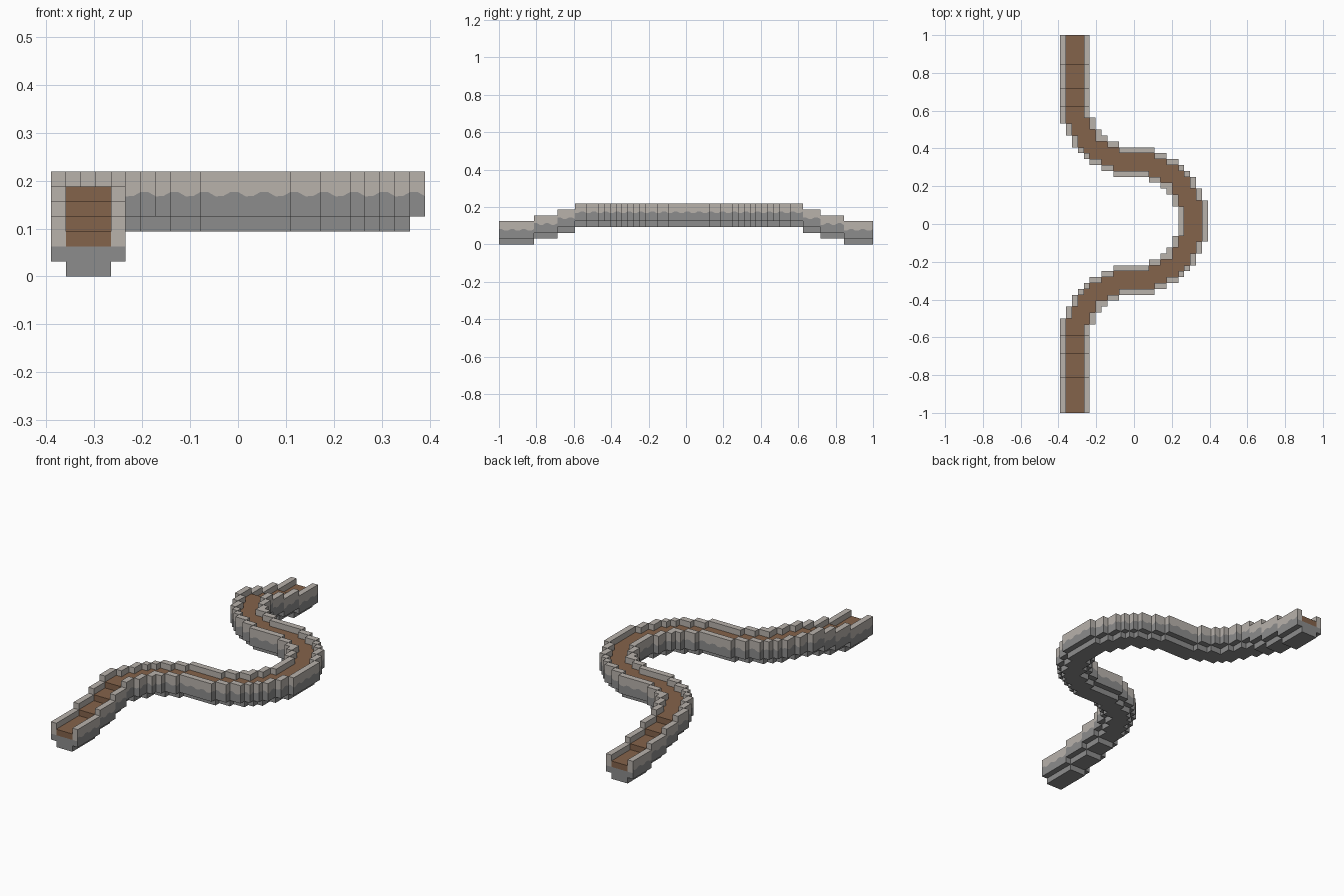
import bpy, bmesh, math

cube = bpy.data.objects.get("Cube")
if cube:
    bpy.data.objects.remove(cube, do_unlink=True)

V = 1 / 32                    # block size
COLS, ROWS = 25, 64
LIGHT, DARK, BROWN = range(3)


def material(name, rgb):
    m = bpy.data.materials.new(name)
    m.use_nodes = True
    m.diffuse_color = (*rgb, 1)
    bsdf = next(n for n in m.node_tree.nodes if n.type == 'BSDF_PRINCIPLED')
    bsdf.inputs["Base Color"].default_value = (*rgb, 1)
    bsdf.inputs["Roughness"].default_value = 0.9
    return m


MATS = [material("pale stone", (0.48, 0.445, 0.41)),
        material("grey stone", (0.262, 0.262, 0.262)),
        material("brown path", (0.231, 0.125, 0.07))]


# Plan: straight ramps joined by arcs of radius 10, mirrored front to back
def plan(i, j):
    m = min(j, ROWS - j)
    if i <= 12:
        r = math.hypot(12 - i, max(m - 12, 0))
    else:
        r = math.hypot(i - 12, 32 - m) if m > 12 else 0
    if not 7.5 <= r < 12.5:
        return None
    base = sum(m >= step for step in (6, 10, 13))
    return ("floor" if 8.5 <= r < 11.5 else "wall"), base


cells = {(i, j): plan(i, j) for i in range(COLS) for j in range(ROWS) if plan(i, j)}


def span(cell):
    kind, base = cell
    return (base, base + 3) if kind == "floor" else (base + 1, base + 4)


# Wavy edge between the grey foot and the pale cap of the walls
def wave(t):
    return 2.5 + 0.2 * math.sin(math.pi * t + 0.8)


def build(kind, name):
    bm = bmesh.new()

    def quad(points, mat):
        pts = [((x - COLS / 2) * V, (y - ROWS / 2) * V, z * V) for x, y, z in points]
        bm.faces.new([bm.verts.new(p) for p in pts]).material_index = mat

    def strip(a, b, low, high, mat):
        if max(high[0] - low[0], high[1] - low[1]) > 1e-6:
            quad([(*a, low[0]), (*b, low[1]), (*b, high[1]), (*a, high[0])], mat)

    for (i, j), cell in cells.items():
        if cell[0] != kind:
            continue
        base = cell[1]
        lo, hi = span(cell)
        corners = [(i, j), (i + 1, j), (i + 1, j + 1), (i, j + 1)]
        quad([(*c, hi) for c in corners], BROWN if kind == "floor" else LIGHT)
        quad([(*c, lo) for c in reversed(corners)], DARK)

        # Exposed sides only, each cut at its colour boundary
        for k, (dx, dy) in enumerate([(0, -1), (1, 0), (0, 1), (-1, 0)]):
            a, b = corners[k], corners[(k + 1) % 4]
            near = cells.get((i + dx, j + dy))
            nlo, nhi = span(near) if near else (hi, hi)
            ranges = [(lo, min(hi, nlo)), (max(lo, nhi), hi)]
            at_end = not 0 <= j + dy < ROWS
            for z0, z1 in ranges:
                if z1 <= z0:
                    continue
                for h in range(2):
                    p, q = [tuple(a[n] + (b[n] - a[n]) * f / 2 for n in (0, 1))
                            for f in (h, h + 1)]
                    if kind == "floor" or at_end:
                        cut = [base + 2] * 2
                    else:
                        cut = [base + wave(t[0] if dy else t[1]) for t in (p, q)]
                    cut = [min(max(c, z0), z1) for c in cut]
                    strip(p, q, (z0, z0), cut, DARK)
                    strip(p, q, cut, (z1, z1), BROWN if kind == "floor" else LIGHT)

    bmesh.ops.remove_doubles(bm, verts=bm.verts, dist=V / 1000)
    mesh = bpy.data.meshes.new(name)
    for m in MATS:
        mesh.materials.append(m)
    bm.to_mesh(mesh)
    bm.free()
    obj = bpy.data.objects.new(name, mesh)
    bpy.context.collection.objects.link(obj)


build("floor", "path_floor")
build("wall", "side_walls")
